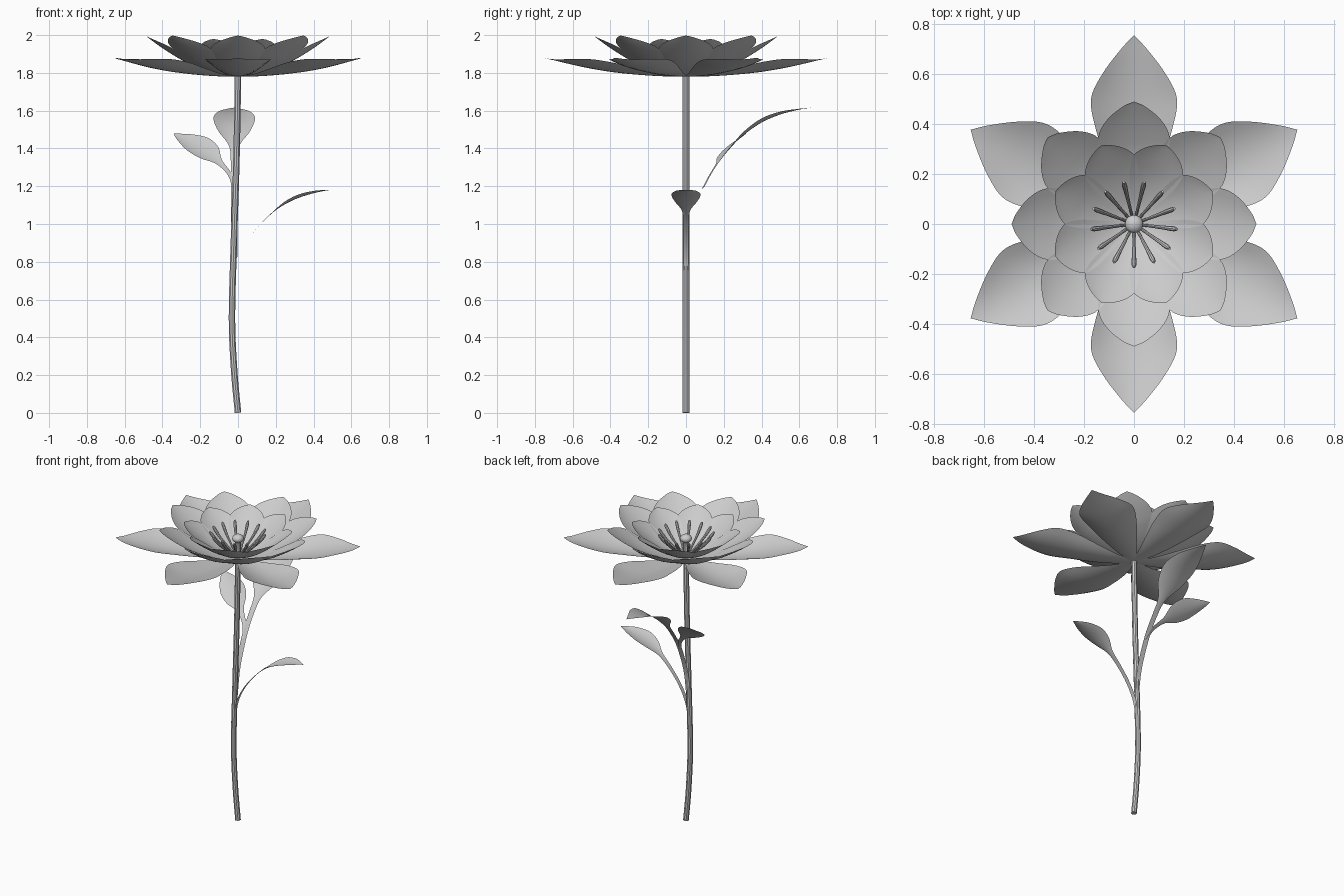
import bpy, bmesh, math
from mathutils import Vector

if "Cube" in bpy.data.objects:
    bpy.data.objects.remove(bpy.data.objects["Cube"])


def spline(rows, n):
    """Catmull-Rom samples through rows of numbers."""
    rows = [tuple(r) for r in rows]
    first = tuple(2 * a - b for a, b in zip(rows[0], rows[1]))
    last = tuple(2 * a - b for a, b in zip(rows[-1], rows[-2]))
    p = [first] + rows + [last]
    out = []
    for i in range(1, len(p) - 2):
        for k in range(n):
            t = k / n
            out.append([0.5 * (2 * b + (c - a) * t + (2 * a - 5 * b + 4 * c - d) * t * t
                               + (3 * b - a - 3 * c + d) * t ** 3)
                        for a, b, c, d in zip(*p[i - 1:i + 3])])
    return out + [list(rows[-1])]


def sheet(name, stations, side, cols=10):
    """Thin cupped blade. Each station is x, y, z, half width, edge lift."""
    side = Vector(side).normalized()
    bm = bmesh.new()
    rows = []
    for x, y, z, w, lift in spline(stations, 5):
        us = [2 * j / cols - 1 for j in range(cols + 1)]
        rows.append([bm.verts.new(Vector((x, y, z + lift * u * u)) + side * max(w, 0) * u)
                     for u in us])
    for a, b in zip(rows, rows[1:]):
        for j in range(cols):
            bm.faces.new((a[j], b[j], b[j + 1], a[j + 1]))
    bmesh.ops.remove_doubles(bm, verts=bm.verts, dist=0.0002)
    bmesh.ops.recalc_face_normals(bm, faces=bm.faces)
    if sum(f.normal.z for f in bm.faces) < 0:
        bmesh.ops.reverse_faces(bm, faces=bm.faces)
    me = bpy.data.meshes.new(name)
    bm.to_mesh(me)
    bm.free()
    for f in me.polygons:
        f.use_smooth = True
    ob = bpy.data.objects.new(name, me)
    bpy.context.collection.objects.link(ob)
    return ob


def ring(ob, count, start):
    """Repeat an object around the z axis."""
    for i in range(count):
        o = ob if i == 0 else ob.copy()
        if i:
            bpy.context.collection.objects.link(o)
        o.rotation_euler.z = math.radians(start + 360 * i / count)


def tube(name, pts, res=3):
    """Round tube along points of x, y, z, radius."""
    cu = bpy.data.curves.new(name, 'CURVE')
    cu.dimensions = '3D'
    cu.bevel_depth = 1.0
    cu.bevel_resolution = res
    cu.use_fill_caps = True
    path = spline(pts, 5)
    sp = cu.splines.new('POLY')
    sp.points.add(len(path) - 1)
    for q, (x, y, z, r) in zip(sp.points, path):
        q.co = (x, y, z, 1)
        q.radius = r
    ob = bpy.data.objects.new(name, cu)
    bpy.context.collection.objects.link(ob)
    bpy.ops.object.select_all(action='DESELECT')
    ob.select_set(True)
    bpy.context.view_layer.objects.active = ob
    bpy.ops.object.convert(target='MESH')
    ob = bpy.context.object
    bpy.ops.object.shade_smooth_by_angle()
    return ob


def petal(name, profile):
    """Petal along +x from r, z, half width, edge lift."""
    return sheet(name, [(r, 0, z, w, l) for r, z, w, l in profile], (0, 1, 0))


# Three rings of petals
ring(petal("outer_petal", [
    (0.0, 1.78, 0.015, 0), (0.12, 1.782, 0.06, 0.01), (0.25, 1.79, 0.11, 0.03),
    (0.38, 1.803, 0.153, 0.05), (0.5, 1.822, 0.172, 0.05), (0.6, 1.843, 0.127, 0.03),
    (0.7, 1.867, 0.052, 0.005), (0.755, 1.88, 0, 0)]), 6, 30)
ring(petal("middle_petal", [
    (0.0, 1.782, 0.015, 0), (0.1, 1.795, 0.055, 0.005), (0.2, 1.825, 0.105, 0.015),
    (0.29, 1.864, 0.138, 0.03), (0.36, 1.905, 0.14, 0.032), (0.42, 1.945, 0.105, 0.02),
    (0.47, 1.982, 0.045, 0.005), (0.49, 1.998, 0, 0)]), 8, 0)
ring(petal("inner_petal", [
    (0.0, 1.785, 0.012, 0), (0.07, 1.803, 0.04, 0.005), (0.14, 1.835, 0.075, 0.015),
    (0.2, 1.87, 0.1, 0.025), (0.255, 1.91, 0.106, 0.025), (0.3, 1.945, 0.075, 0.015),
    (0.33, 1.97, 0.03, 0.004), (0.34, 1.98, 0, 0)]), 8, 22.5)

# Stamens around the centre
ring(tube("stamen", [(0.01, 0, 1.785, 0.005), (0.06, 0, 1.825, 0.006),
                     (0.12, 0, 1.88, 0.008), (0.16, 0, 1.93, 0.01),
                     (0.173, 0, 1.95, 0.005)], 2), 13, -90)

# Pistil with rounded head
tube("pistil", [(0, 0, 1.78, 0.02), (0, 0, 1.86, 0.018), (0, 0, 1.89, 0.02)])
bpy.ops.mesh.primitive_uv_sphere_add(segments=20, ring_count=12, radius=0.036,
                                     location=(0, 0, 1.905))
bpy.context.object.name = "pistil_head"
bpy.context.object.scale.z = 0.75
bpy.ops.object.shade_smooth()

# Gently bent stem
tube("stem", [(0.0, 0, 0, 0.018), (-0.02, 0, 0.22, 0.018), (-0.032, 0, 0.5, 0.018),
              (-0.022, 0, 0.9, 0.018), (-0.008, 0, 1.35, 0.018), (0, 0, 1.785, 0.018)])

# Lower leaf, reaching to the right
sheet("lower_leaf", [
    (-0.025, 0, 0.7, 0.014, 0), (0.0, 0, 0.81, 0.014, 0), (0.05, 0, 0.91, 0.014, 0),
    (0.12, 0, 1.0, 0.015, 0), (0.19, 0, 1.065, 0.022, 0.005), (0.25, 0, 1.105, 0.06, 0.015),
    (0.32, 0, 1.138, 0.077, 0.018), (0.4, 0, 1.163, 0.055, 0.012),
    (0.46, 0, 1.176, 0.02, 0.004), (0.49, 0, 1.18, 0, 0)], (0, 1, 0))

# Upper leaf, reaching to the back
sheet("upper_leaf", [
    (-0.02, 0, 0.82, 0.016, 0), (-0.02, 0.03, 1.02, 0.017, 0), (-0.02, 0.1, 1.21, 0.018, 0),
    (-0.02, 0.17, 1.325, 0.018, 0), (-0.02, 0.24, 1.41, 0.028, 0.005),
    (-0.02, 0.31, 1.475, 0.085, 0.018), (-0.02, 0.4, 1.537, 0.11, 0.022),
    (-0.02, 0.5, 1.58, 0.085, 0.015), (-0.02, 0.6, 1.606, 0.035, 0.004),
    (-0.02, 0.665, 1.616, 0, 0)], (1, 0, 0))

# Side leaf branching off the upper leaf stalk
sheet("side_leaf", [
    (-0.02, 0.09, 1.19, 0.012, 0), (-0.045, 0.13, 1.265, 0.013, 0),
    (-0.1, 0.17, 1.325, 0.022, 0.003), (-0.15, 0.2, 1.365, 0.066, 0.012),
    (-0.21, 0.235, 1.405, 0.077, 0.015), (-0.27, 0.27, 1.44, 0.052, 0.01),
    (-0.32, 0.305, 1.468, 0.018, 0.002), (-0.34, 0.32, 1.48, 0, 0)], (-0.69, -0.56, -0.45))
